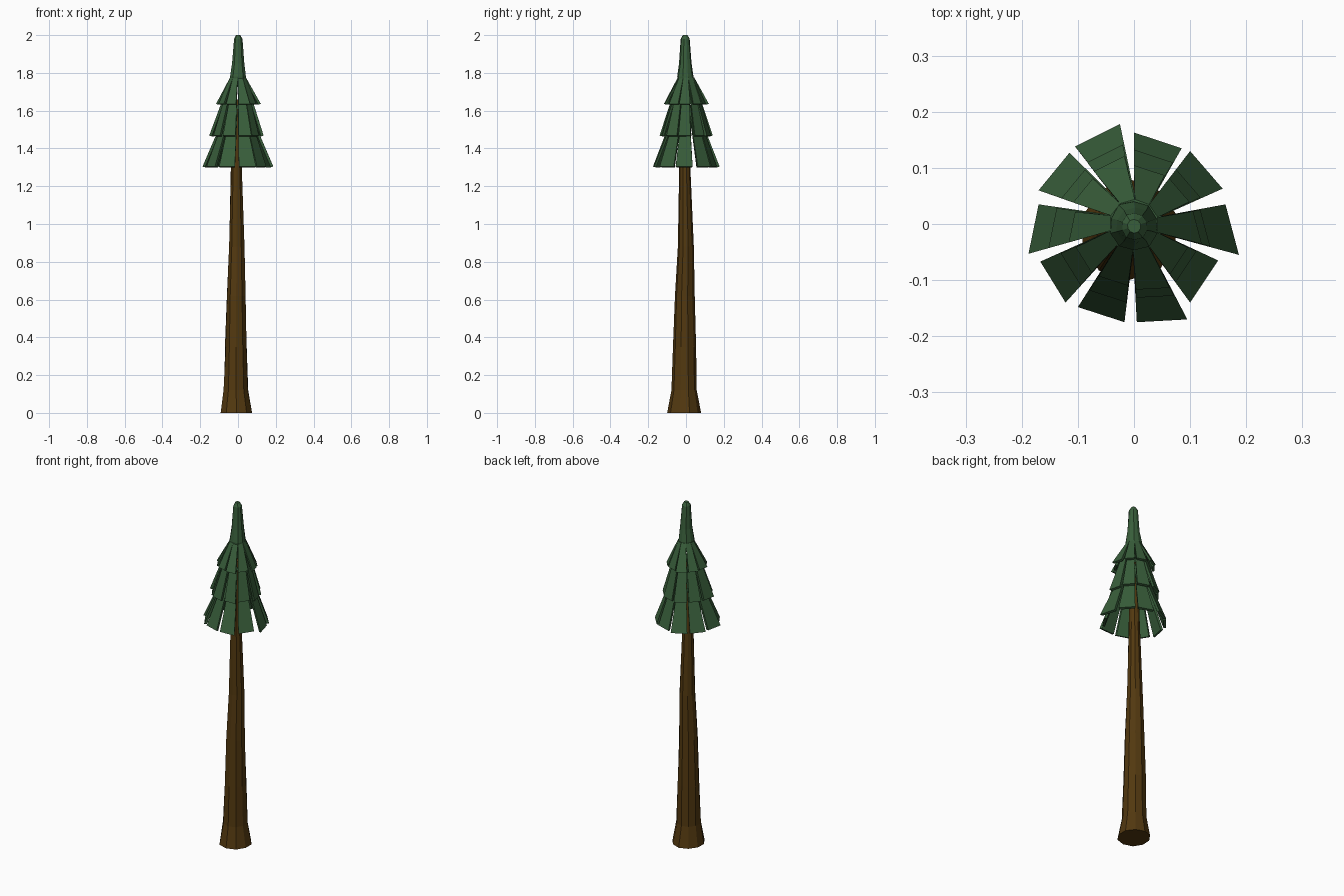
import bpy, bmesh, math, random

if "Cube" in bpy.data.objects:
    bpy.data.objects.remove(bpy.data.objects["Cube"])

random.seed(4)


def material(name, rgb):
    m = bpy.data.materials.new(name)
    m.diffuse_color = (*rgb, 1)
    m.use_nodes = True
    m.node_tree.nodes["Principled BSDF"].inputs["Base Color"].default_value = m.diffuse_color
    return m


BARK = material("bark brown", (0.085, 0.040, 0.005))
NEEDLE = material("needle green", (0.040, 0.112, 0.043))


def finish(name, bm, mat):
    bmesh.ops.recalc_face_normals(bm, faces=bm.faces)
    me = bpy.data.meshes.new(name)
    bm.to_mesh(me)
    bm.free()
    me.materials.append(mat)
    ob = bpy.data.objects.new(name, me)
    bpy.context.collection.objects.link(ob)
    return ob


def loft(name, rings, sides, mat, jitter=0.0):
    """Closed faceted column; rings are (z, radius, centre x, centre y)."""
    bm = bmesh.new()
    loops = []
    for z, r, cx, cy in rings:
        loop = []
        for i in range(sides):
            a = math.tau * (i + 0.5) / sides
            k = r * (1 + random.uniform(-jitter, jitter))
            loop.append(bm.verts.new((cx + k * math.cos(a), cy + k * math.sin(a), z)))
        loops.append(loop)
    for lo, hi in zip(loops, loops[1:]):
        for i in range(sides):
            j = (i + 1) % sides
            bm.faces.new((lo[i], lo[j], hi[j], hi[i]))
    bm.faces.new(loops[0][::-1])
    bm.faces.new(loops[-1])
    return finish(name, bm, mat)


# Flared, slightly uneven trunk
loft("trunk", [(0.0, 0.089, -0.008, -0.008), (0.12, 0.067, -0.010, -0.008),
               (0.35, 0.060, -0.010, -0.008), (0.62, 0.051, -0.010, -0.007),
               (0.88, 0.043, -0.007, -0.002), (1.30, 0.030, -0.008, -0.007),
               (1.66, 0.022, -0.003, -0.004)], 10, BARK, 0.05)

# Outer corners of the ten lowest boughs, anticlockwise from the right
BOUGHS = [(0.187, -0.055, 0.163, 0.035), (0.158, 0.063, 0.100, 0.130),
          (0.085, 0.135, 0.000, 0.163), (-0.025, 0.178, -0.105, 0.138),
          (-0.115, 0.127, -0.170, 0.060), (-0.170, 0.035, -0.188, -0.053),
          (-0.167, -0.067, -0.122, -0.140), (-0.100, -0.148, -0.017, -0.175),
          (0.005, -0.175, 0.095, -0.170), (0.100, -0.140, 0.150, -0.065)]


def bough_tier(name, z0, z1, scale, r_top, thick, jitter):
    """Skirt of thick flat boughs that meet at the top and part below."""
    bm = bmesh.new()
    for n, (ax, ay, bx, by) in enumerate(BOUGHS):
        k = scale * (1 + random.uniform(-jitter, jitter))
        a0, a1 = (math.radians(36 * n - 20), math.radians(36 * n + 16))
        t0 = (r_top * math.cos(a0), r_top * math.sin(a0))
        t1 = (r_top * math.cos(a1), r_top * math.sin(a1))
        outer = [(ax * k, ay * k, z0), (bx * k, by * k, z0), (*t1, z1), (*t0, z1)]
        v = [bm.verts.new(p) for p in outer]
        for x, y, z in outer:
            s = 1 - thick / math.hypot(x, y)
            v.append(bm.verts.new((x * s, y * s, z - (0.004 if z == z0 else 0))))
        for f in ((0, 1, 2, 3), (7, 6, 5, 4), (0, 4, 5, 1),
                  (1, 5, 6, 2), (2, 6, 7, 3), (3, 7, 4, 0)):
            bm.faces.new([v[i] for i in f])
    return finish(name, bm, NEEDLE)


# Three tiers of boughs
bough_tier("lower_boughs", 1.304, 1.63, 1.0, 0.050, 0.014, 0.0)
bough_tier("middle_boughs", 1.468, 1.77, 0.77, 0.042, 0.014, 0.06)
bough_tier("upper_boughs", 1.636, 1.775, 0.65, 0.044, 0.013, 0.05)

# Pointed crown above the boughs
loft("crown", [(1.74, 0.042, 0, -0.002), (1.78, 0.044, 0, -0.003),
               (1.85, 0.034, 0.002, -0.003), (1.98, 0.024, 0.001, -0.004),
               (2.0, 0.012, 0.0, -0.004)], 10, NEEDLE, 0.05)
